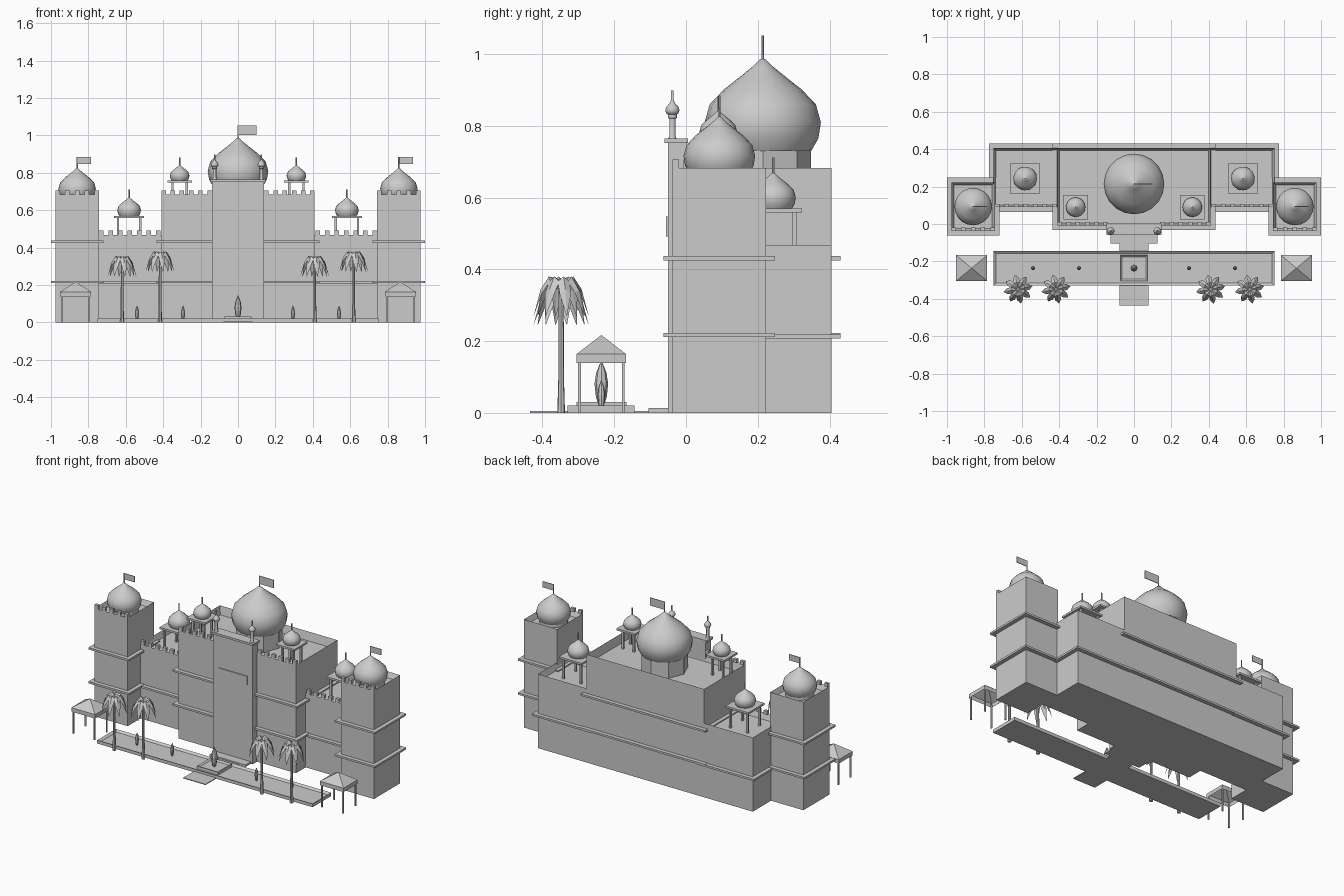
import bpy, bmesh, math
from mathutils import Matrix, Vector

if "Cube" in bpy.data.objects:
    bpy.data.objects.remove(bpy.data.objects["Cube"])

stone = bpy.data.materials.new("stone_grey")
stone.diffuse_color = (0.6, 0.6, 0.6, 1)
stone.use_nodes = True
stone.node_tree.nodes["Principled BSDF"].inputs["Base Color"].default_value = stone.diffuse_color


def finish(name, bm, smooth=None):
    bmesh.ops.recalc_face_normals(bm, faces=bm.faces)
    mesh = bpy.data.meshes.new(name)
    bm.to_mesh(mesh)
    bm.free()
    mesh.materials.append(stone)
    ob = bpy.data.objects.new(name, mesh)
    bpy.context.collection.objects.link(ob)
    if smooth:
        bpy.ops.object.select_all(action='DESELECT')
        ob.select_set(True)
        bpy.context.view_layer.objects.active = ob
        bpy.ops.object.shade_smooth_by_angle(angle=math.radians(smooth))
    return ob


def add_box(bm, x0, x1, y0, y1, z0, z1):
    m = Matrix.Translation(((x0 + x1) / 2, (y0 + y1) / 2, (z0 + z1) / 2))
    m = m @ Matrix.Diagonal((x1 - x0, y1 - y0, z1 - z0, 1))
    return bmesh.ops.create_cube(bm, size=1, matrix=m)["verts"]


def box(name, *dims):
    bm = bmesh.new()
    add_box(bm, *dims)
    return finish(name, bm)


def tray(name, dims, rim, floor):
    """Box whose top is sunk to the floor height inside a rim."""
    bm = bmesh.new()
    add_box(bm, *dims)
    bm.normal_update()
    top = max(bm.faces, key=lambda f: f.calc_center_median().z)
    bmesh.ops.inset_region(bm, faces=[top], thickness=rim)
    for v in top.verts:
        v.co.z = floor
    return finish(name, bm)


def lathe(name, x, y, profile, sides=16, smooth=None):
    """Closed turned shape from (radius, height) pairs."""
    bm = bmesh.new()
    rings = []
    for r, z in profile:
        rings.append([bm.verts.new((x + r * math.cos(math.tau * i / sides),
                                    y + r * math.sin(math.tau * i / sides), z))
                      for i in range(sides)])
    for a, b in zip(rings, rings[1:]):
        for i in range(sides):
            j = (i + 1) % sides
            bm.faces.new((a[i], a[j], b[j], b[i]))
    bm.faces.new(rings[0])
    bm.faces.new(rings[-1])
    return finish(name, bm, smooth)


DOME = [(0.135, 0), (0.155, 0.035), (0.162, 0.08), (0.148, 0.13), (0.108, 0.172),
        (0.062, 0.208), (0.03, 0.234), (0.006, 0.257)]


def dome(name, x, y, z, radius, pole_top, flag=0):
    s = radius / 0.162
    lathe(name, x, y, [(r * s, z + h * s) for r, h in DOME], 20, 50)
    lathe(name + "_pole", x, y, [(0.004, z + 0.24 * s), (0.004, pole_top)], 6)
    if flag:
        box(name + "_flag", x, x + flag, y - 0.002, y + 0.002, pole_top - 0.5 * flag, pole_top)


def ledge(name, x0, x1, y0, y1, z):
    o = 0.025
    box(name, x0 - o, x1 + o, y0 - o, y1 + o, z - 0.006, z + 0.006)


def crenels(name, x0, x1, y, z, n):
    """Row of small merlons along a front edge."""
    bm = bmesh.new()
    w = 0.024
    for i in range(n):
        x = x0 + (x1 - x0 - w) * i / (n - 1)
        add_box(bm, x, x + w, y, y + 0.018, z, z + 0.023)
    finish(name, bm)


def canopy(name, x, y, floor, slab, half, spread, radius, pole_top):
    """Domed roof kiosk on four posts."""
    bm = bmesh.new()
    for sx in (-1, 1):
        for sy in (-1, 1):
            px, py = x + sx * spread, y + sy * spread
            add_box(bm, px - .006, px + .006, py - .006, py + .006, floor, slab)
    finish(name + "_posts", bm)
    box(name + "_slab", x - half, x + half, y - half, y + half, slab, slab + 0.012)
    dome(name + "_dome", x, y, slab + 0.012, radius, pole_top)


# Central block with sunken roof
tray("central_block", (-.41, .41, -.007, .405, 0, .683), .016, .63)
for z in (.217, .431):
    ledge("central_ledge", -.41, .41, -.007, .405, z)
lathe("main_drum", 0, .214, [(.135, .625), (.135, .731)], 8)
dome("main_dome", 0, .214, .73, .162, 1.052, .1)

# Gate tower with cap, panel and steps
box("gate_tower", -.138, .138, -.05, .003, 0, .752)
box("gate_cap", -.148, .148, -.06, .005, .752, .765)
box("gate_panel", -.1, .1, -.0555, -.05, .492, .547)
box("gate_step", -.125, .125, -.105, -.04, 0, .013)
box("path", -.078, .078, -.435, -.04, 0, .005)

for side in (-1, 1):
    # Corner tower
    cx = side * .86
    t = (cx - .116, cx + .116, -.0375, .223)
    tray("corner_tower", (*t, 0, .683), .02, .65)
    for z in (.217, .431):
        ledge("corner_ledge", *t, z)
    crenels("corner_crenels", t[0], t[1], t[2], .683, 5)
    lathe("corner_drum", cx, .093, [(.083, .645), (.083, .668)], 16)
    dome("corner_dome", cx, .093, .667, .1, .885, .075)

    # Lower wing
    x0, x1 = sorted((side * .75, side * .40))
    tray("wing", (x0, x1, .09, .405, 0, .468), .018, .43)
    ledge("wing_ledge", x0, x1, .09, .405, .214)
    a, b = sorted((side * .742, side * .415))
    crenels("wing_crenels", a, b, .09, .468, 7)
    canopy("wing_canopy", side * .582, .243, .43, .558, .08, .06, .063, .712)

    # Central block crenels and canopy
    a, b = sorted((side * .41, side * .14))
    crenels("central_crenels", a, b, -.007, .683, 6)
    canopy("central_canopy", side * .312, .09, .63, .748, .065, .038, .052, .882)

    # Small gate minaret
    lathe("minaret", side * .125, -.038,
          [(.012, .765), (.009, .772), (.009, .82), (.013, .822), (.013, .832), (.018, .835),
           (.021, .843), (.018, .853), (.008, .863), (.004, .872), (.004, .899)], 10, 40)

    # Garden pavilion: four posts and a hollow pyramid roof
    px, py = side * .868, -.236
    bm = bmesh.new()
    for sx in (-1, 1):
        for sy in (-1, 1):
            qx, qy = px + sx * .074, py + sy * .061
            add_box(bm, qx - .004, qx + .004, qy - .004, qy + .004, 0, .15)
    finish("pavilion_posts", bm)
    bm = bmesh.new()
    add_box(bm, px - .083, px + .083, py - .069, py + .069, .139, .164)
    bm.normal_update()
    low, high = (f(bm.faces, key=lambda f: f.calc_center_median().z) for f in (min, max))
    bmesh.ops.delete(bm, geom=[low], context='FACES_ONLY')
    apex = bmesh.ops.poke(bm, faces=[high])["verts"][0]
    apex.co.z = .217
    finish("pavilion_roof", bm)

# Long pool and centre fountain
tray("pool", (-.752, .752, -.33, -.144, 0, .021), .02, .01)
tray("fountain_basin", (-.073, .073, -.305, -.166, 0, .031), .014, .022)


def jet(name, x, z0, z1, r):
    h = z1 - z0
    lathe(name, x, -.236, [(r * k, z0 + h * f) for k, f in
                           ((.4, 0), (.8, .2), (1, .5), (.75, .75), (.1, 1))], 8)


jet("fountain_jet", 0, .02, .143, .019)
for x in (-.54, -.294, .294, .54):
    jet("pool_jet", x, .01, .09, .011)


# Palm trees with drooping folded fronds
def palm(x, y, top):
    lathe("palm_trunk", x, y, [(.011, 0), (.008, .1), (.007, top - .01)], 7)
    bm = bmesh.new()
    steps = ((.0, -.012, .006), (.035, 0, .017), (.058, -.035, .016), (.078, -.108, .001))
    for i in range(8):
        a = math.tau * i / 8 + .2
        out = Vector((math.cos(a), math.sin(a), 0))
        across = Vector((-out.y, out.x, 0))
        rows = []
        for r, dz, w in steps:
            c = Vector((x, y, top + dz)) + out * r
            drop = Vector((0, 0, -.8 * w))
            rows.append([bm.verts.new(p) for p in
                         (c - across * w + drop, c, c + across * w + drop)])
        for p, q in zip(rows, rows[1:]):
            for k in (0, 1):
                bm.faces.new((p[k], p[k + 1], q[k + 1], q[k]))
    finish("palm_fronds", bm)


for x, top in ((-.62, .355), (-.417, .38), (.41, .355), (.618, .38)):
    palm(x, -.348, top)
